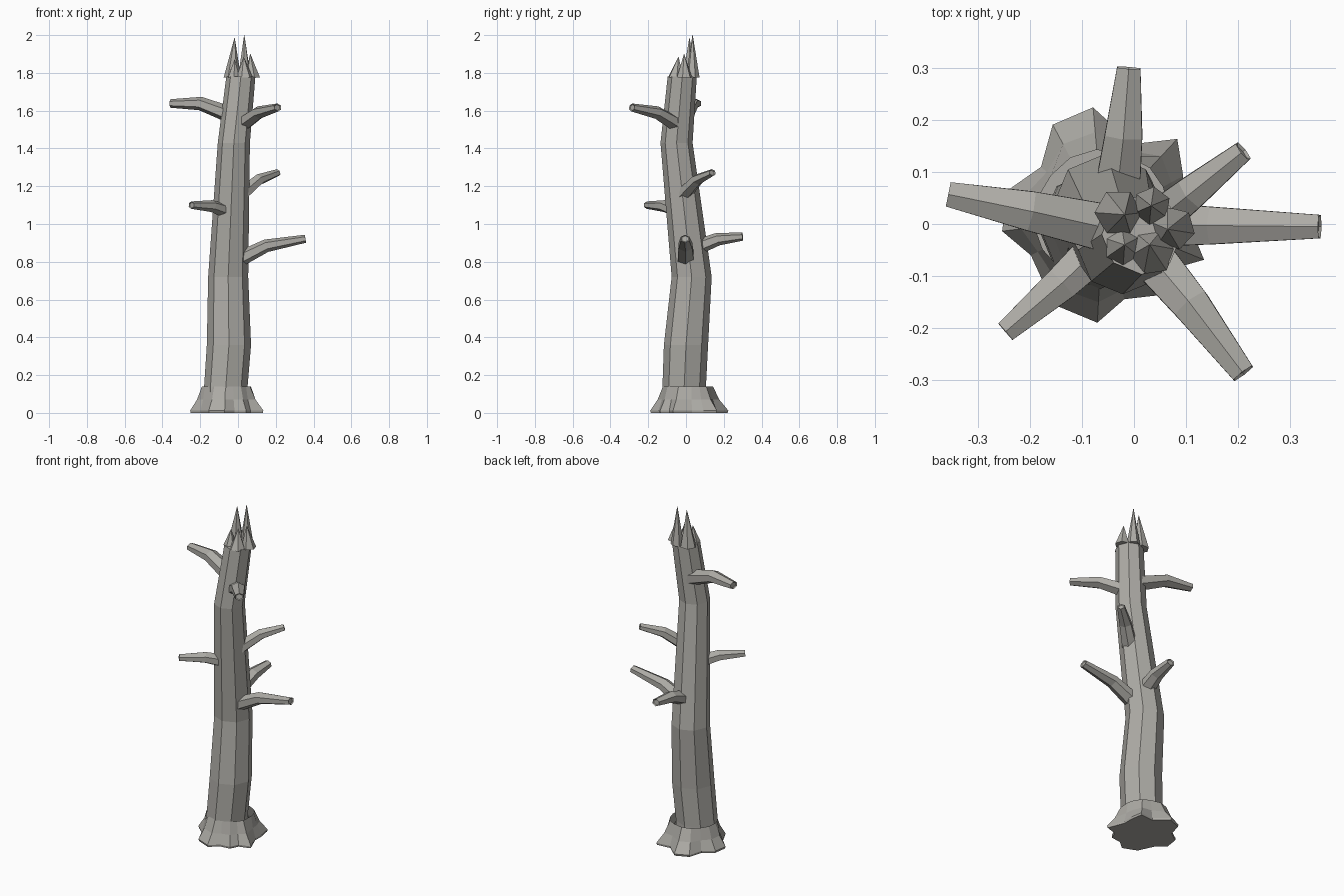
import bpy
import bmesh
from math import cos, sin, pi, radians
from mathutils import Vector

if "Cube" in bpy.data.objects:
    bpy.data.objects.remove(bpy.data.objects["Cube"], do_unlink=True)

wood = bpy.data.materials.new("weathered grey wood")
wood.use_nodes = True
GREY = (0.42, 0.41, 0.38, 1)
wood.diffuse_color = GREY
wood.node_tree.nodes["Principled BSDF"].inputs["Base Color"].default_value = GREY


def loft(name, rings, cap_start=True, cap_end=True):
    """Skin a list of equally long point rings with flat faces."""
    bm = bmesh.new()
    loops = [[bm.verts.new(p) for p in ring] for ring in rings]
    n = len(loops[0])
    for a, b in zip(loops, loops[1:]):
        for i in range(n):
            j = (i + 1) % n
            bm.faces.new((a[i], a[j], b[j], b[i]))
    if cap_start:
        bm.faces.new(loops[0][::-1])
    if cap_end:
        bm.faces.new(loops[-1])
    bmesh.ops.recalc_face_normals(bm, faces=bm.faces)
    mesh = bpy.data.meshes.new(name)
    bm.to_mesh(mesh)
    bm.free()
    mesh.materials.append(wood)
    obj = bpy.data.objects.new(name, mesh)
    bpy.context.collection.objects.link(obj)
    return obj


def circle(x, y, z, r, n, turn=0.0):
    return [(x + r * cos(turn + 2 * pi * i / n), y + r * sin(turn + 2 * pi * i / n), z)
            for i in range(n)]


# Crooked eight-sided trunk: x, y, z, radius
trunk = [(-0.066, -0.01, 0.03, 0.117), (-0.065, -0.01, 0.13, 0.115),
         (-0.048, 0.0, 0.36, 0.117), (-0.052, 0.03, 0.72, 0.106),
         (-0.022, -0.05, 1.43, 0.085), (0.015, -0.02, 1.78, 0.077)]
loft("trunk", [circle(*p, 8) for p in trunk])

# Flared root collar: angle and radius of each root point and notch
roots = [(8, .155), (28, .175), (47, .21), (68, .155), (95, .215), (118, .205),
         (140, .155), (163, .19), (187, .195), (207, .155), (240, .19),
         (267, .2), (285, .16), (305, .18), (322, .16), (338, .21)]


def root_ring(z, spread):
    ring = []
    for deg, r in roots:
        rad = 0.128 + (r - 0.128) * spread
        ring.append((-0.06 + rad * cos(radians(deg)), 0.01 + rad * sin(radians(deg)), z))
    return ring


loft("root_collar", [root_ring(0.0, 0.95), root_ring(0.012, 1.0),
                     root_ring(0.07, 0.45), root_ring(0.14, 0.06)], cap_end=False)


# Branch stubs that sweep up out of the trunk and taper to a blunt tip
def branch(name, root, bend, tip, width=0.052):
    pts = [Vector(p) for p in (root, bend, tip)]
    dirs = [pts[1] - pts[0], pts[2] - pts[0], pts[2] - pts[1]]
    rings = []
    for p, d, w in zip(pts, dirs, (width, width * 0.8, width * 0.5)):
        d.normalize()
        side = d.cross(Vector((0, 0, 1))).normalized()
        up = side.cross(d)
        rings.append([p + side * w * cos(a) + up * w * 0.82 * sin(a)
                      for a in (pi / 6 + i * pi / 3 for i in range(6))])
    # slightly sunken end grain
    end = pts[2] - dirs[2] * 0.005
    rings.append([end + (q - pts[2]) * 0.75 for q in rings[-1]])
    loft(name, rings)


branch("low_left_branch", (-0.02, 0.0, 0.80), (0.15, -0.003, 0.885), (0.357, -0.005, 0.922))
branch("low_back_branch", (-0.035, 0.04, 0.87), (-0.02, 0.17, 0.92), (-0.01, 0.30, 0.933))
branch("middle_right_branch", (-0.04, -0.02, 1.06), (-0.14, -0.115, 1.095), (-0.247, -0.207, 1.10), 0.048)
branch("middle_left_branch", (0.01, -0.02, 1.15), (0.11, 0.06, 1.235), (0.21, 0.14, 1.272), 0.046)
branch("high_front_branch", (0.005, -0.03, 1.515), (0.11, -0.155, 1.59), (0.21, -0.287, 1.617))
branch("high_right_branch", (-0.02, -0.015, 1.57), (-0.20, 0.025, 1.638), (-0.357, 0.057, 1.638), 0.055)

# Splintered top: base x, y, radius, then tip x, y, z
spikes = [(-0.03, 0.022, 0.046, -0.018, 0.018, 1.985),
          (0.034, 0.035, 0.037, 0.033, 0.035, 2.0),
          (0.076, -0.008, 0.042, 0.065, -0.01, 1.9),
          (0.035, -0.055, 0.044, 0.03, -0.04, 1.885),
          (-0.022, -0.045, 0.036, -0.018, -0.04, 1.87)]
for k, (x, y, r, tx, ty, tz) in enumerate(spikes):
    loft(f"top_splinter_{k + 1}", [circle(x, y, 1.775, r, 6, k * 0.4),
                                   circle(tx, ty, tz, 0.001, 6, k * 0.4)])
